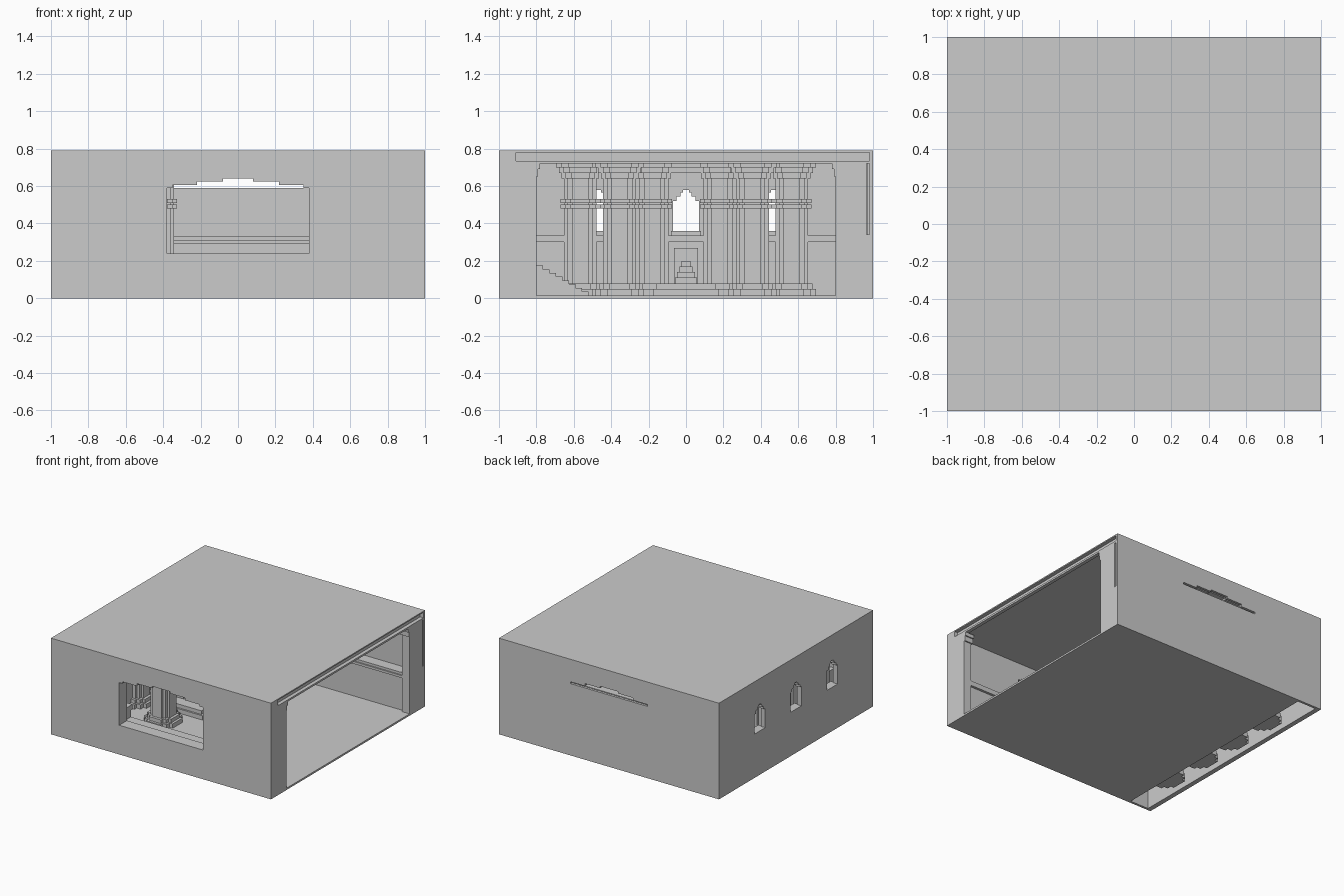
import bpy, bmesh
from mathutils import Matrix, Vector

old = bpy.data.objects.get("Cube")
if old:
    bpy.data.objects.remove(old, do_unlink=True)

stone = bpy.data.materials.new("pale_grey_stone")
stone.use_nodes = True
GREY = (0.6, 0.6, 0.6, 1)
stone.diffuse_color = GREY
stone.node_tree.nodes["Principled BSDF"].inputs["Base Color"].default_value = GREY


def boxes(name, *spans):
    """One object made of boxes, each given as x0, x1, y0, y1, z0, z1."""
    bm = bmesh.new()
    for x0, x1, y0, y1, z0, z1 in spans:
        mid = Vector((x0 + x1, y0 + y1, z0 + z1)) / 2
        size = Matrix.Diagonal((x1 - x0, y1 - y0, z1 - z0, 1))
        bmesh.ops.create_cube(bm, size=1, matrix=Matrix.Translation(mid) @ size)
    mesh = bpy.data.meshes.new(name)
    bm.to_mesh(mesh)
    bm.free()
    mesh.materials.append(stone)
    obj = bpy.data.objects.new(name, mesh)
    bpy.context.collection.objects.link(obj)
    return obj


def cut(obj, *spans):
    """Subtract boxes one by one, then drop each cutter."""
    for span in spans:
        tool = boxes("cutter", span)
        tool.hide_render = True
        mod = obj.modifiers.new("cut", 'BOOLEAN')
        mod.operation = 'DIFFERENCE'
        mod.solver = 'EXACT'
        mod.object = tool
        bpy.context.view_layer.objects.active = obj
        bpy.ops.object.modifier_apply(modifier=mod.name)
        bpy.data.objects.remove(tool, do_unlink=True)


def rounded(x, y, width, z0, z1):
    """Crossed boxes giving a stepped round cross-section."""
    w = width / 2
    return [(x - w * a, x + w * a, y - w * b, y + w * b, z0, z1)
            for a, b in ((1, 0.5), (0.78, 0.78), (0.5, 1))]


def column(name, x, y):
    parts = rounded(x, y, 0.26, 0.01, 0.05) + rounded(x, y, 0.22, 0.05, 0.08)
    parts += rounded(x, y, 0.175, 0.08, 0.64)
    for z in (0.48, 0.51):
        parts += rounded(x, y, 0.21, z, z + 0.02)
    for i, w in enumerate((0.2, 0.23, 0.26)):
        parts += rounded(x, y, w, 0.64 + 0.03 * i, 0.67 + 0.03 * i)
    boxes(name, *parts)


# Roof, ceiling and floor
boxes("roof", (-1, 1, -1, 1, 0.78, 0.79))
boxes("ceiling", (-0.98, 0.97, -0.98, 0.98, 0.73, 0.78))
boxes("ceiling_edge", (0.97, 1, -0.98, 0.98, 0.72, 0.735),
      (0.97, 1, -0.98, -0.91, 0.735, 0.78))
boxes("floor", (-0.79, 1, -1, 1, 0, 0.015))

# Front wall with a broad stepped window
front = boxes("front_wall", (-1, 1, -1, -0.98, 0, 0.785))
lining = boxes("front_wall_lining", (-0.79, 1, -0.98, -0.9, 0.01, 0.73))
ARCH = ((0.35, 0.605), (0.22, 0.625), (0.08, 0.64))
for wall in (front, lining):
    cut(wall, (-0.38, 0.38, -1.1, -0.8, 0.24, 0.59))
    for w, top in ARCH:
        cut(wall, (-w, w, -1.1, -0.8, 0.55, top))

# Back wall with the slender stepped opening
back = boxes("back_wall", (-1, 1, 0.98, 1, 0, 0.785))
back_lining = boxes("back_wall_lining", (-0.79, 0.99, 0.9, 0.97, 0.01, 0.73))
for wall in (back, back_lining):
    for w, top in ARCH:
        cut(wall, (-w, w, 0.8, 1.1, 0.59, top))

# Side wall with three arched windows
side = boxes("side_wall", (-1, -0.96, -0.99, 0.99, 0, 0.785))
WINDOWS = (-0.47, 0, 0.47)
for y in WINDOWS:
    for w, top in ((0.07, 0.52), (0.05, 0.545), (0.03, 0.565), (0.015, 0.58)):
        cut(side, (-1.1, -0.9, y - w, y + w, 0.36, top))
boxes("window_sills", *[(-0.97, -0.93, y - 0.08, y + 0.08, 0.335, 0.36) for y in WINDOWS])

# Both long walls: end piers, dado and ledge
for s, label in ((-1, "front"), (1, "back")):
    def span(x0, x1, near, far, z0, z1):
        ys = sorted((s * near, s * far))
        return (x0, x1, ys[0], ys[1], z0, z1)
    boxes(label + "_end_pier",
          span(0.93, 1, 0.8, 0.965, 0.01, 0.72),
          span(0.92, 1, 0.78, 0.9, 0.69, 0.72),
          span(0.92, 1, 0.79, 0.82, 0.65, 0.69),
          span(0.97, 1, 0.96, 0.995, 0.01, 0.34))
    boxes(label + "_corner_pier",
          span(-0.79, -0.72, 0.8, 0.92, 0.01, 0.72))
    if s < 0:
        boxes("front_dado", span(-0.79, 0.93, 0.82, 0.9, 0.01, 0.235),
              span(-0.79, -0.4, 0.82, 0.9, 0.235, 0.29),
              span(0.4, 0.93, 0.82, 0.9, 0.235, 0.29),
              span(-0.79, -0.4, 0.8, 0.9, 0.29, 0.33),
              span(0.4, 0.93, 0.8, 0.9, 0.29, 0.33),
              span(0.97, 1, 0.96, 0.995, 0.3, 0.72))
    else:
        boxes("back_dado", span(-0.79, 0.93, 0.82, 0.92, 0.01, 0.29),
              span(-0.79, 0.93, 0.8, 0.92, 0.29, 0.31),
              span(-0.79, 0.93, 0.81, 0.92, 0.31, 0.33))

# Low side dado, and the beam carried by the wall columns
boxes("side_dado", (-0.79, -0.77, -0.8, 0.8, 0.01, 0.3),
      (-0.79, -0.75, -0.8, 0.8, 0.3, 0.335))
boxes("side_beam", (-0.87, -0.72, -0.68, 0.68, 0.7, 0.73),
      (-0.85, -0.74, -0.65, 0.65, 0.67, 0.7))

# Wall columns and the pair standing in the room
for i, y in enumerate((-0.565, -0.18, 0.18, 0.565)):
    column(f"wall_column_{i + 1}", -0.79, y)
for label, y in (("front", -0.355), ("back", 0.355)):
    column(label + "_room_column", -0.43, y)

# Central platform with a stepped seat
boxes("platform", (-0.55, -0.2, -0.175, 0.175, 0.01, 0.05),
      (-0.54, -0.22, -0.16, 0.16, 0.05, 0.08))
boxes("stepped_seat", (-0.52, -0.45, -0.065, 0.065, 0.08, 0.27),
      *[(-0.46, -0.34 - 0.03 * i, i * 0.012 - 0.06, 0.06 - i * 0.012,
         0.08 + 0.03 * i, 0.11 + 0.03 * i) for i in range(4)])

# Small steps descending from the front wall
boxes("front_steps", *[(-0.65, -0.45, -0.82, -0.52 - 0.035 * i,
                        0.01 + 0.02 * i, 0.035 + 0.02 * i) for i in range(8)])
